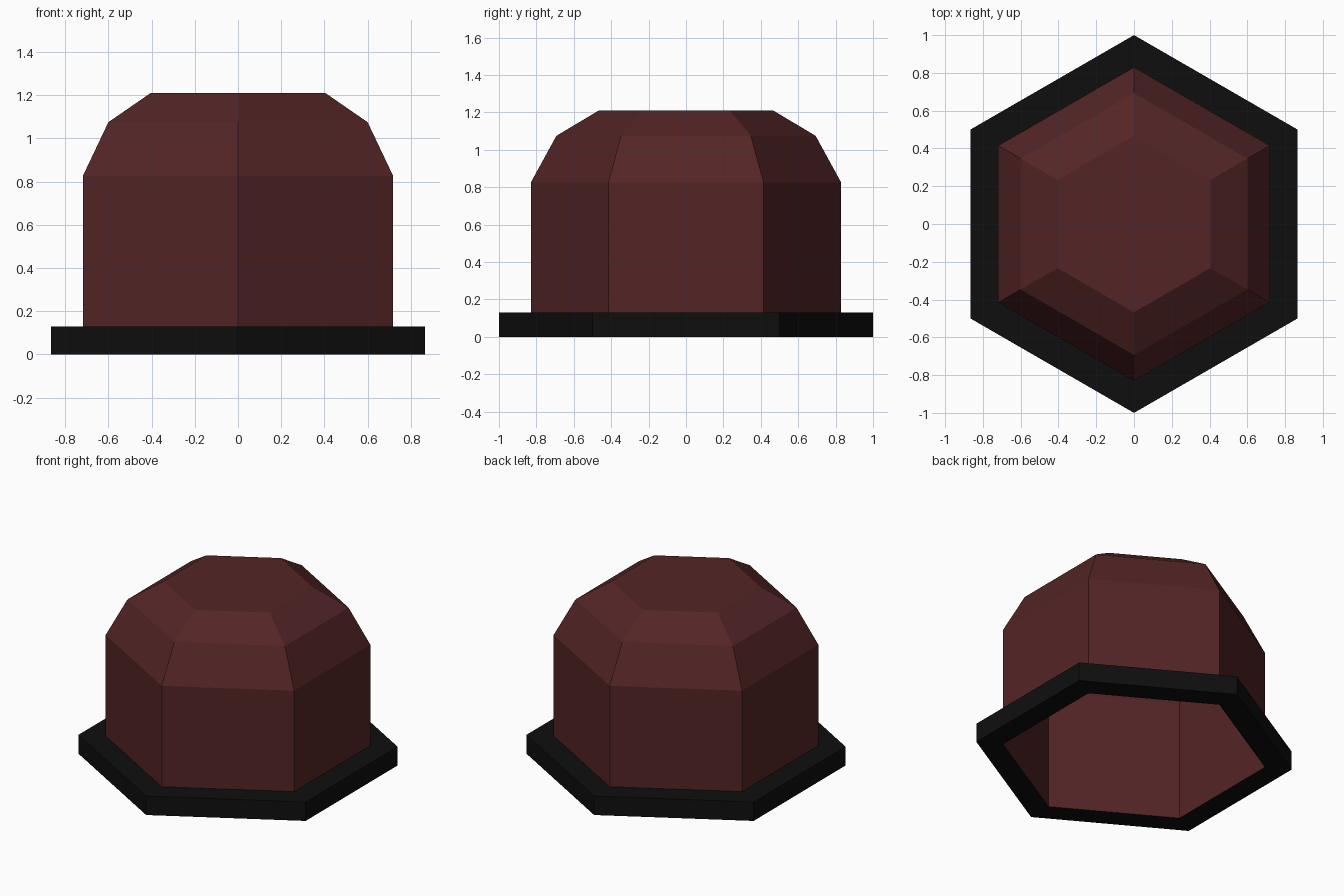
import bpy, bmesh, math

if "Cube" in bpy.data.objects:
    bpy.data.objects.remove(bpy.data.objects["Cube"])


def material(name, rgb):
    m = bpy.data.materials.new(name)
    m.diffuse_color = (*rgb, 1)
    m.use_nodes = True
    m.node_tree.nodes["Principled BSDF"].inputs["Base Color"].default_value = m.diffuse_color
    return m


def hex_lathe(name, profile, mat, cap_top=False):
    """Sweep a (radius, height) profile round a hexagon with points on +y and -y."""
    bm = bmesh.new()
    rings = [[bm.verts.new((r * math.cos(a), r * math.sin(a), z))
              for a in (math.radians(30 + 60 * i) for i in range(6))]
             for r, z in profile]
    for low, high in zip(rings, rings[1:]):
        for i in range(6):
            j = (i + 1) % 6
            bm.faces.new((low[i], low[j], high[j], high[i]))
    if cap_top:
        bm.faces.new(rings[-1])
    mesh = bpy.data.meshes.new(name)
    bm.to_mesh(mesh)
    bm.free()
    mesh.materials.append(mat)
    obj = bpy.data.objects.new(name, mesh)
    bpy.context.collection.objects.link(obj)
    return obj


dark_red = material("dark red", (0.088, 0.018, 0.019))
black = material("black", (0.0045, 0.0045, 0.0045))

# Hollow dome, open underneath
hex_lathe("dome", [(0.83, 0), (0.83, 0.825), (0.693, 1.075), (0.467, 1.21)],
          dark_red, cap_top=True)

# Flat flange around the foot of the dome
hex_lathe("base_flange", [(0.83, 0), (1, 0), (1, 0.13), (0.83, 0.13)], black)
